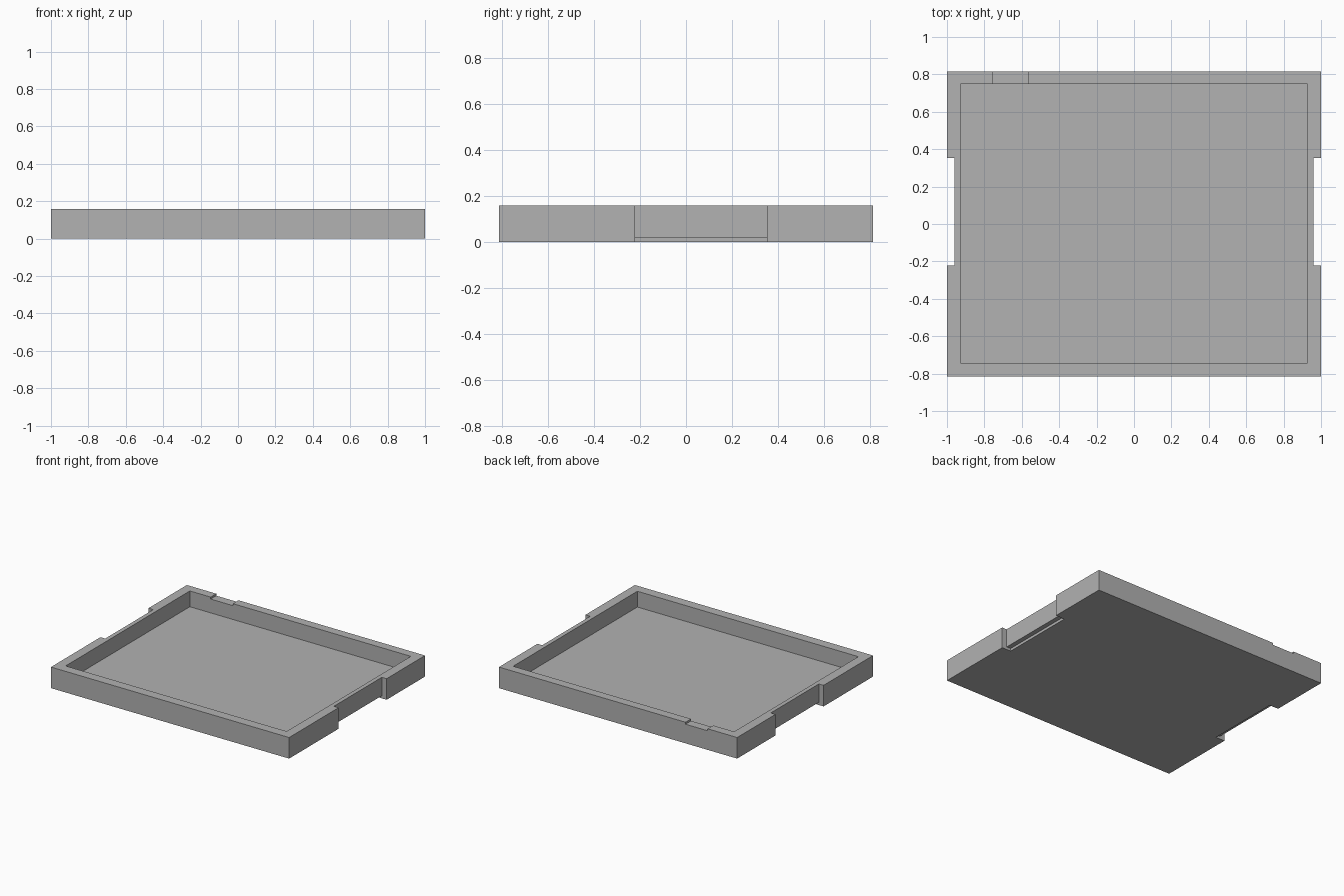
import bpy

# Remove the default cube
default = bpy.data.objects.get("Cube")
if default:
    bpy.data.objects.remove(default, do_unlink=True)

# Single plain material
grey = bpy.data.materials.new("plain_grey")
grey.use_nodes = True
colour = (0.445, 0.445, 0.445, 1)
grey.diffuse_color = colour
grey.node_tree.nodes["Principled BSDF"].inputs["Base Color"].default_value = colour


def box(name, x, y, z):
    """Box spanning the given (low, high) pair on each axis."""
    bpy.ops.mesh.primitive_cube_add(size=1)
    ob = bpy.context.object
    ob.name = name
    spans = (x, y, z)
    for v in ob.data.vertices:
        v.co = [hi if c > 0 else lo for c, (lo, hi) in zip(v.co, spans)]
    ob.data.materials.append(grey)
    return ob


def cut(target, cutter):
    """Subtract the cutter from the target and discard it."""
    cutter.hide_render = True
    mod = target.modifiers.new(cutter.name, "BOOLEAN")
    mod.operation = "DIFFERENCE"
    mod.solver = "EXACT"
    mod.object = cutter
    bpy.context.view_layer.objects.active = target
    bpy.ops.object.modifier_apply(modifier=mod.name)
    bpy.data.objects.remove(cutter, do_unlink=True)


HEIGHT = 0.16
OVER = 0.1
INNER_X = 0.928

# Shallow tray body with its hollow
tray = box("tray", (-1, 1), (-0.815, 0.815), (0, HEIGHT))
cut(tray, box("hollow", (-INNER_X, INNER_X), (-0.742, 0.748), (0.04, HEIGHT + OVER)))

# Side grips: a full height recess with a deeper undercut at the base
grip_y = (-0.222, 0.354)
for side in (-1, 1):
    for name, depth, z in (("grip", 0.96, (-OVER, HEIGHT + OVER)),
                           ("undercut", 0.925, (-OVER, 0.02))):
        x = sorted((side * depth, side * (1 + OVER)))
        cut(tray, box(name, x, grip_y, z))

# Shallow notch in the top of the back wall
cut(tray, box("rim_notch", (-0.753, -0.567), (0.7, 0.815 + OVER),
              (HEIGHT - 0.015, HEIGHT + OVER)))
